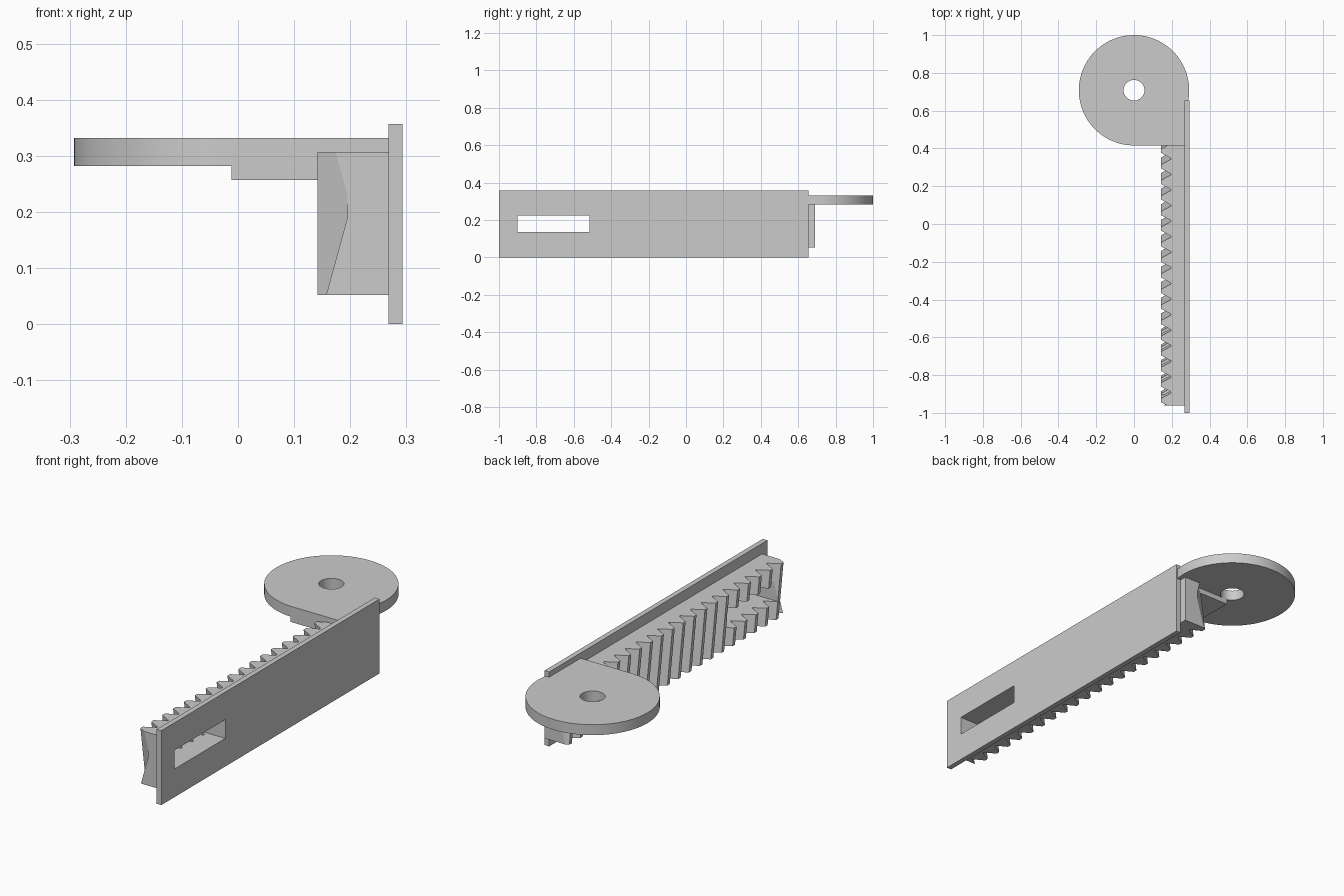
import bpy, bmesh, math

if "Cube" in bpy.data.objects:
    bpy.data.objects.remove(bpy.data.objects["Cube"])

grey = bpy.data.materials.new("plain_grey")
grey.diffuse_color = (0.6, 0.6, 0.6, 1)
grey.use_nodes = True
grey.node_tree.nodes["Principled BSDF"].inputs["Base Color"].default_value = grey.diffuse_color


def finish(name, bm):
    bmesh.ops.recalc_face_normals(bm, faces=bm.faces)
    me = bpy.data.meshes.new(name)
    bm.to_mesh(me)
    bm.free()
    me.materials.append(grey)
    ob = bpy.data.objects.new(name, me)
    bpy.context.collection.objects.link(ob)
    return ob


def prism(name, pts, z0, z1, shear=0.0):
    """Extrude an outline upward, optionally leaning along y."""
    bm = bmesh.new()
    low = [bm.verts.new((x, y, z0)) for x, y in pts]
    top = [bm.verts.new((x, y + shear * (z1 - z0), z1)) for x, y in pts]
    bm.faces.new(low)
    bm.faces.new(top)
    for i in range(len(pts)):
        j = (i + 1) % len(pts)
        bm.faces.new((low[i], low[j], top[j], top[i]))
    return finish(name, bm)


def box(name, x0, x1, y0, y1, z0, z1):
    return prism(name, [(x0, y0), (x1, y0), (x1, y1), (x0, y1)], z0, z1)


def boolean(ob, cutter, op):
    cutter.hide_render = True
    cutter.hide_set(True)
    m = ob.modifiers.new(op.lower(), 'BOOLEAN')
    m.object, m.operation, m.solver = cutter, op, 'EXACT'


def circle(r, n, start=0.0, sweep=2 * math.pi, steps=None):
    steps = steps or n
    return [(r * math.cos(start + sweep * i / n), 0.708 + r * math.sin(start + sweep * i / n))
            for i in range(steps)]


# Back plate
plate = box("back_plate", 0.268, 0.293, -1, 0.655, 0, 0.357)

# Slanted rack teeth, trimmed square at both ends
PITCH, LEAN, TIP, ROOT = 0.0825, -0.15, 0.142, 0.195
z0, z1 = 0.052, 0.307
first = -0.96 - LEAN * (0.21 - z0) - 2 * PITCH
outline = [(0.268, first)]
for i in range(24):
    y = first + i * PITCH
    outline += [(ROOT, y + 0.003), (TIP, y + 0.032), (TIP, y + 0.0505), (ROOT, y + 0.0795)]
outline.append((0.268, first + 24 * PITCH))
rack = prism("toothed_rack", outline, z0, z1, LEAN)
boolean(rack, box("rack_trim", 0, 0.5, -0.96, 0.69, -0.1, 0.5), 'INTERSECT')

# Slot through plate and rack
slot = box("slot_cutter", 0, 0.5, -0.9, -0.515, 0.135, 0.225)
for part in (plate, rack):
    boolean(part, slot, 'DIFFERENCE')

# Round mount with one square corner against the plate
arc = circle(0.292, 96, 0, 1.5 * math.pi, 97)
disc = prism("round_mount", arc + [(0.268, 0.416), (0.268, 0.592)]
             + circle(0.292, 16, -0.4072, 0.4072, 16)[1:], 0.282, 0.332)
boolean(disc, prism("hole_cutter", circle(0.055, 48), 0.2, 0.4), 'DIFFERENCE')

# Support block under the mount
box("support_block", -0.012, 0.268, 0.416, 0.655, 0.257, 0.29)

# Smooth the curved rim
bpy.ops.object.select_all(action='DESELECT')
disc.select_set(True)
bpy.context.view_layer.objects.active = disc
bpy.ops.object.shade_smooth_by_angle(angle=math.radians(30))
